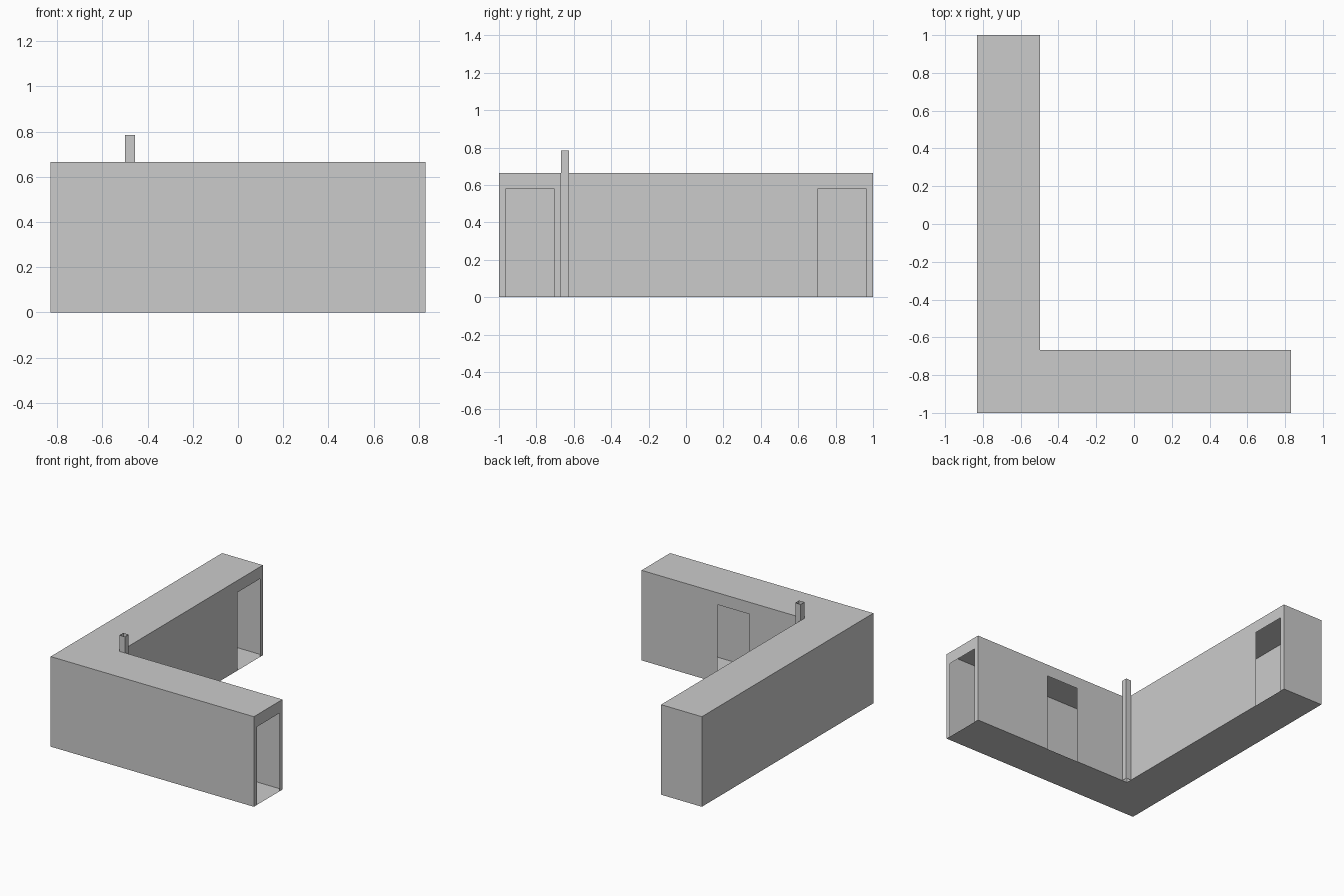
import bpy, bmesh

if "Cube" in bpy.data.objects:
    bpy.data.objects.remove(bpy.data.objects["Cube"])

H = 0.665        # wall height
DOOR_H = 0.577   # doorway height
DOOR_W = 0.262   # doorway width


def make_object(name, faces):
    """Thin-skinned object from a list of polygons."""
    bm = bmesh.new()
    for pts in faces:
        bm.faces.new([bm.verts.new(p) for p in pts])
    bmesh.ops.remove_doubles(bm, verts=bm.verts, dist=1e-4)
    mesh = bpy.data.meshes.new(name)
    bm.to_mesh(mesh)
    bm.free()
    obj = bpy.data.objects.new(name, mesh)
    bpy.context.collection.objects.link(obj)
    return obj


def wall(a, b, door=None, height=H):
    """Upright wall from a to b; door = distance from a to the doorway centre."""
    length = ((b[0] - a[0]) ** 2 + (b[1] - a[1]) ** 2) ** 0.5

    def at(d, z):
        t = d / length
        return (a[0] + (b[0] - a[0]) * t, a[1] + (b[1] - a[1]) * t, z)

    def panel(d0, d1, z0, z1):
        return [at(d0, z0), at(d1, z0), at(d1, z1), at(d0, z1)]

    if door is None:
        return [panel(0, length, 0, height)]
    l, r = door - DOOR_W / 2, door + DOOR_W / 2
    # one notched outline around the doorway
    return [[at(0, 0), at(l, 0), at(l, DOOR_H), at(r, DOOR_H), at(r, 0),
             at(length, 0), at(length, height), at(0, height)]]


# L-shaped footprint, counter-clockwise
plan = [(-0.83, -1), (0.83, -1), (0.83, -0.667),
        (-0.497, -0.667), (-0.497, 1), (-0.83, 1)]
# doorway centre along each wall, by wall index
doors = {1: 0.166, 2: 0.83 - 0.078, 3: 0.835 + 0.667}

# Walls with open doorways
walls = []
for i, p in enumerate(plan):
    walls += wall(p, plan[(i + 1) % len(plan)], doors.get(i))
make_object("walls", walls)

# Flat roof and floor
make_object("roof", [[(x, y, H) for x, y in plan]])
make_object("floor", [[(x, y, 0) for x, y in reversed(plan)]])

# Open square flue standing in the inner corner
flue = [(-0.499, -0.669), (-0.455, -0.669), (-0.455, -0.625), (-0.499, -0.625)]
sides = []
for i, p in enumerate(flue):
    sides += wall(p, flue[(i + 1) % 4], height=0.785)
make_object("corner_flue", sides)
